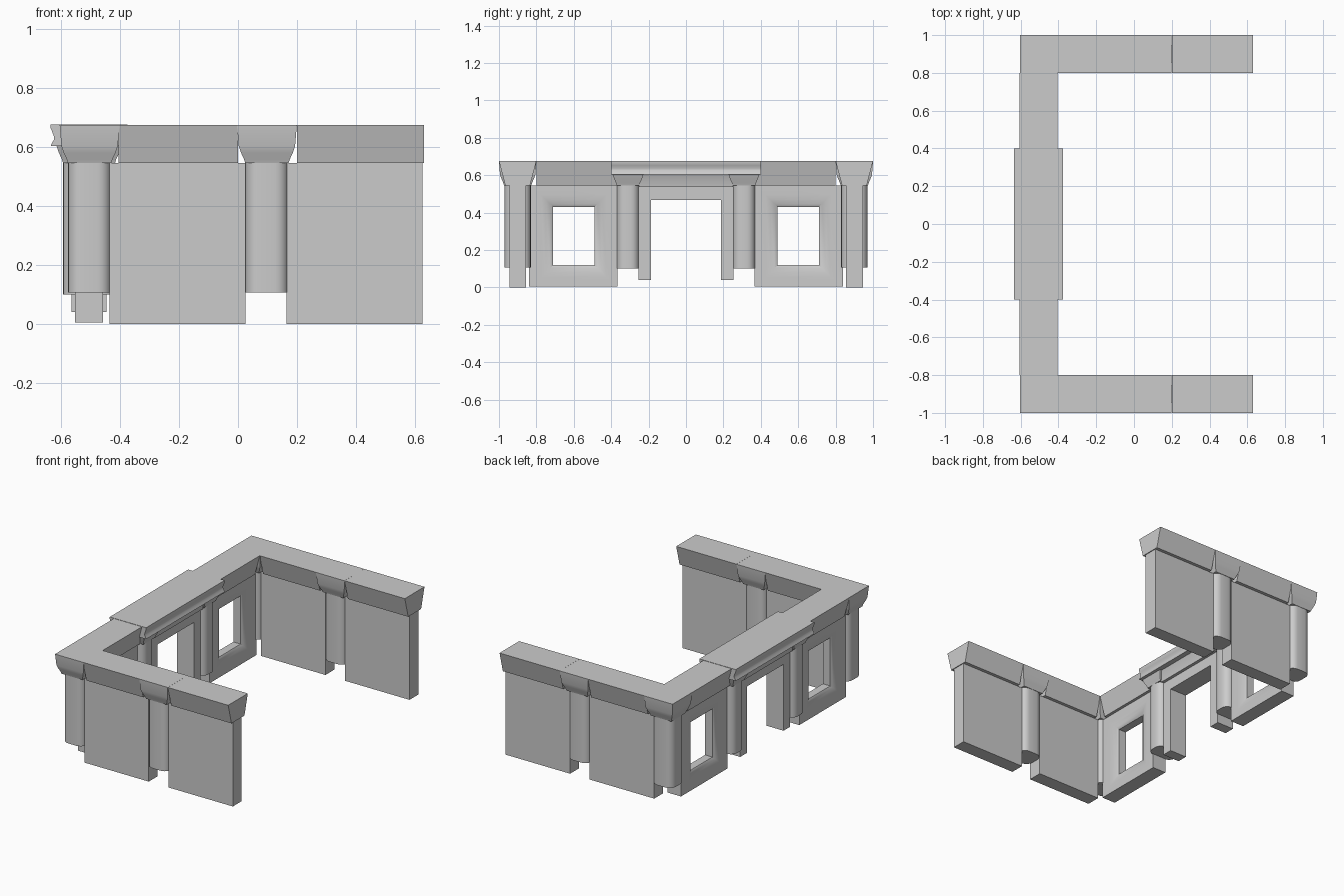
import bpy, bmesh, math
from mathutils import Vector

cube = bpy.data.objects.get("Cube")
if cube:
    bpy.data.objects.remove(cube)

stone = bpy.data.materials.new("pale_grey_stone")
stone.use_nodes = True
stone.diffuse_color = (0.6, 0.6, 0.6, 1)
bsdf = stone.node_tree.nodes["Principled BSDF"]
bsdf.inputs["Base Color"].default_value = (0.6, 0.6, 0.6, 1)
bsdf.inputs["Roughness"].default_value = 0.8

BACK_X = -0.505    # centre line of the back wall
WING_Y = 0.9       # centre line of each side wing
CAP_Z, TOP_Z = 0.545, 0.675


def finish(name, bm, smooth=None):
    bmesh.ops.recalc_face_normals(bm, faces=bm.faces)
    mesh = bpy.data.meshes.new(name)
    bm.to_mesh(mesh)
    bm.free()
    mesh.materials.append(stone)
    obj = bpy.data.objects.new(name, mesh)
    bpy.context.collection.objects.link(obj)
    if smooth:
        bpy.ops.object.select_all(action='DESELECT')
        obj.select_set(True)
        bpy.context.view_layer.objects.active = obj
        bpy.ops.object.shade_smooth_by_angle(angle=math.radians(smooth))
    return obj


def loft(name, rings, smooth=None):
    """Skin matching closed rings of points and close both ends."""
    bm = bmesh.new()
    rows = [[bm.verts.new(p) for p in ring] for ring in rings]
    n = len(rows[0])
    for a, b in zip(rows, rows[1:]):
        for i in range(n):
            j = (i + 1) % n
            bm.faces.new((a[i], a[j], b[j], b[i]))
    bm.faces.new(rows[0])
    bm.faces.new(rows[-1])
    return finish(name, bm, smooth)


def rect(cx, cy, hx, hy, z):
    return [(cx + sx * hx, cy + sy * hy, z)
            for sx, sy in ((-1, -1), (1, -1), (1, 1), (-1, 1))]


def rounded(cx, cy, hx, hy, z, r, steps=5):
    pts = []
    for k, (sx, sy) in enumerate(((1, 1), (-1, 1), (-1, -1), (1, -1))):
        for i in range(steps + 1):
            a = math.pi / 2 * (k + i / steps)
            pts.append((cx + sx * (hx - r) + r * math.cos(a),
                        cy + sy * (hy - r) + r * math.sin(a), z))
    return pts


def box(name, x0, x1, y0, y1, z0, z1):
    c = ((x0 + x1) / 2, (y0 + y1) / 2, abs(x1 - x0) / 2, abs(y1 - y0) / 2)
    return loft(name, [rect(*c, z0), rect(*c, z1)])


def beam(name, profile, start, end, along_x, centre, smooth=None):
    """Extrude a mirrored (half width, z) profile along x or y."""
    section = profile + [(-w, z) for w, z in reversed(profile)]
    rings = [[(t, centre + w, z) if along_x else (centre + w, t, z)
              for w, z in section] for t in (start, end)]
    return loft(name, rings, smooth)


def pillar(name, x, y, hx, hy, base):
    loft(name + "_shaft", [rounded(x, y, hx, hy, z, 0.045) for z in (base, CAP_Z)], 40)


def capital(name, x, y, hx, hy, top):
    # flared neck, then a nearly upright block
    steps = [(0.0, CAP_Z), (0.004, 0.558), (0.014, 0.58), (0.022, 0.603)]
    if top > 0.61:
        steps.append((0.028, top))
    loft(name + "_capital", [rect(x, y, hx + g, hy + g, z) for g, z in steps], 30)


def window_panel(name, y0, y1):
    """Wall panel with a window whose surround dips softly toward the hole."""
    cy, cz = side * 0.6, 0.275
    hole_y, hole_z = 0.11, 0.155
    thick = 0.0475
    bm = bmesh.new()

    def ring(x, a, b, c, d):
        return [bm.verts.new((BACK_X + x, y, z))
                for y, z in ((a, c), (b, c), (b, d), (a, d))]

    def hole(x, grow):
        return ring(x, cy - hole_y - grow, cy + hole_y + grow,
                    cz - hole_z - grow, cz + hole_z + grow)

    rows = [ring(thick, y0, y1, 0.005, CAP_Z)]
    for s in (1, -1):
        dips = [hole(s * x, g) for x, g in
                ((thick, 0.065), (0.044, 0.04), (0.036, 0.016), (0.026, 0))]
        rows += dips if s == 1 else dips[::-1]
    rows += [ring(-thick, y0, y1, 0.005, CAP_Z)]
    for a, b in zip(rows, rows[1:] + rows[:1]):
        for i in range(4):
            j = (i + 1) % 4
            bm.faces.new((a[i], a[j], b[j], b[i]))
    finish(name, bm, 32)


cornice = [(0.066, CAP_Z), (0.1, TOP_Z)]

for side, label in ((-1, "front"), (1, "rear")):
    wy = side * WING_Y

    # side wing: solid panels, tapered cornices, pillars
    for part, x0, x1, c0, c1 in (("inner", -0.435, 0.025, -0.405, 0.0),
                                 ("outer", 0.165, 0.625, 0.2, 0.63)):
        box(f"{label}_{part}_panel", x0, x1, wy - 0.045, wy + 0.045, 0, CAP_Z)
        beam(f"{label}_{part}_cornice", cornice, c0, c1, True, wy)
    for part, px in (("corner", BACK_X + 0.002), ("middle", 0.098)):
        pillar(f"{label}_{part}", px, wy, 0.073, 0.07, 0.107)
        capital(f"{label}_{part}", px, wy, 0.0735, 0.0725, TOP_Z)

    # half of the back wall: window panel and cornice
    edges = sorted((side * 0.365, side * 0.84))
    window_panel(f"{label}_window_panel", *edges)
    beam(f"{label}_back_cornice", cornice, side * 0.8, side * 0.37, False, BACK_X)

    # door pillar and jamb
    pillar(f"{label}_door", BACK_X, side * 0.31, 0.088, 0.06, 0.1)
    capital(f"{label}_door", BACK_X, side * 0.31, 0.088, 0.06, 0.605)
    box(f"{label}_door_jamb", BACK_X - 0.06, BACK_X + 0.06,
        side * 0.187, side * 0.255, 0.04, 0.54)

# door lintel, the band above it and the long coved top slab
box("door_lintel", BACK_X - 0.06, BACK_X + 0.06, -0.19, 0.19, 0.468, 0.54)
beam("lintel_band", [(0.08, 0.537), (0.085, 0.57), (0.098, 0.605)],
     -0.25, 0.25, False, BACK_X, 40)
beam("top_slab", [(0.13, 0.603), (0.126, 0.613), (0.119, 0.625), (0.119, 0.636),
                  (0.125, 0.652), (0.13, 0.664), (0.13, 0.677)],
     -0.4, 0.4, False, BACK_X, 50)
